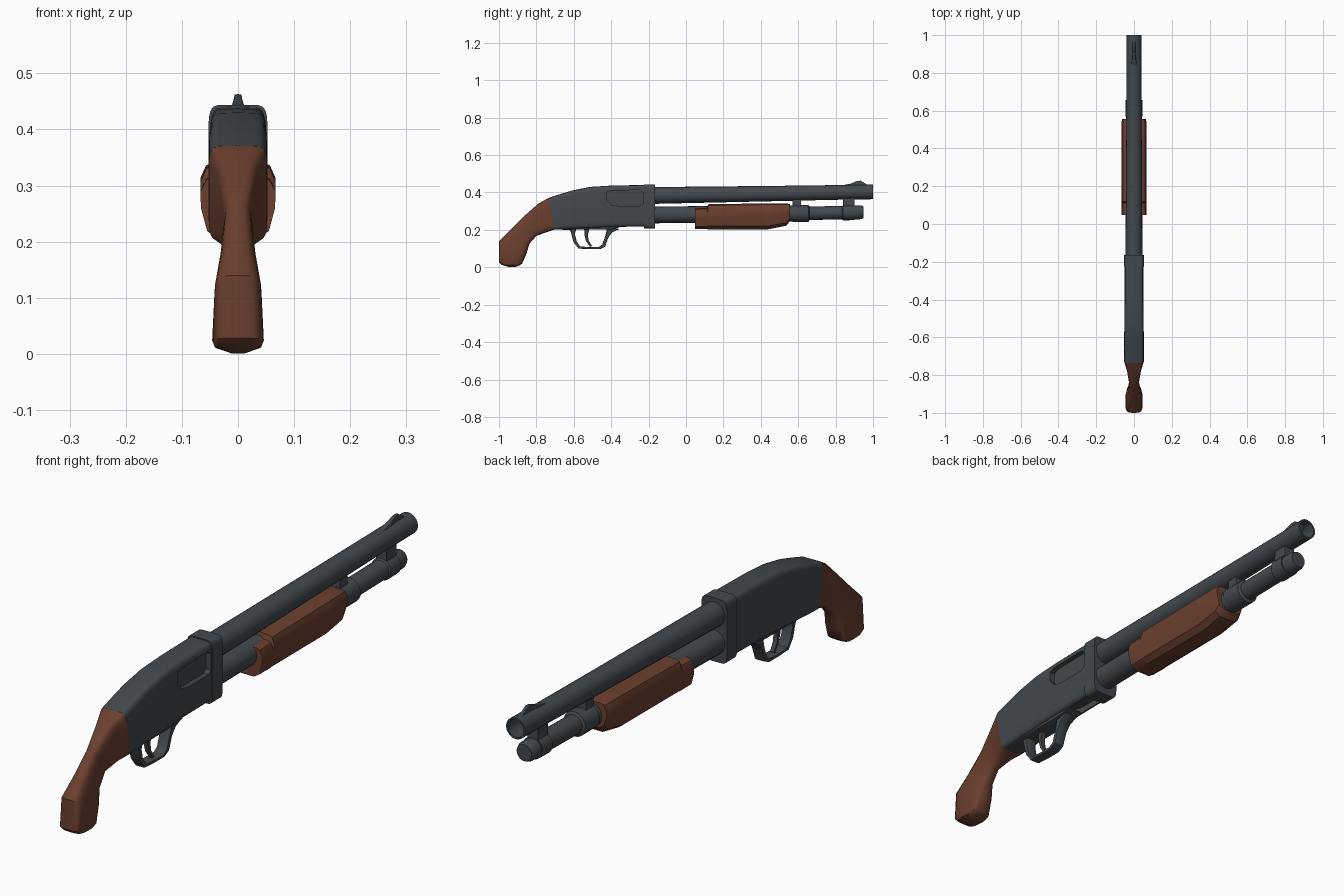
import bpy, bmesh, math
from mathutils import Vector

if "Cube" in bpy.data.objects:
    bpy.data.objects.remove(bpy.data.objects["Cube"])


def material(name, rgb):
    m = bpy.data.materials.new(name)
    m.diffuse_color = (*rgb, 1)
    m.use_nodes = True
    m.node_tree.nodes["Principled BSDF"].inputs["Base Color"].default_value = m.diffuse_color
    return m


STEEL = material("dark_steel", (0.055, 0.066, 0.075))
WOOD = material("brown_wood", (0.145, 0.05, 0.028))


def skin(name, rings, mat, closed=False, angle=35):
    """Join rings of points into a solid."""
    bm = bmesh.new()
    vs = [[bm.verts.new(p) for p in r] for r in rings]
    n = len(rings[0])
    pairs = list(zip(vs, vs[1:])) + ([(vs[-1], vs[0])] if closed else [])
    for a, b in pairs:
        for i in range(n):
            j = (i + 1) % n
            bm.faces.new((a[i], a[j], b[j], b[i]))
    if not closed:
        bm.faces.new(vs[0])
        bm.faces.new(vs[-1])
    bmesh.ops.recalc_face_normals(bm, faces=bm.faces)
    me = bpy.data.meshes.new(name)
    bm.to_mesh(me)
    bm.free()
    ob = bpy.data.objects.new(name, me)
    bpy.context.collection.objects.link(ob)
    me.materials.append(mat)
    smooth(ob, angle)
    return ob


def smooth(ob, angle=35):
    bpy.ops.object.select_all(action='DESELECT')
    ob.select_set(True)
    bpy.context.view_layer.objects.active = ob
    bpy.ops.object.shade_smooth_by_angle(angle=math.radians(angle))


def spow(v, e):
    return math.copysign(abs(v) ** e, v) if abs(v) > 1e-6 else 0.0


def loft(name, sections, mat, n=20, angle=35):
    """Sections: (top y, top z, bottom y, bottom z, half width, squareness)."""
    rings = []
    for ty, tz, by, bz, w, p in sections:
        top, bot = Vector((0, ty, tz)), Vector((0, by, bz))
        mid, half = (top + bot) / 2, (top - bot) / 2
        ring = []
        for i in range(n):
            t = 2 * math.pi * i / n
            ring.append(mid + half * spow(math.sin(t), 2 / p)
                        + Vector((w * spow(math.cos(t), 2 / p), 0, 0)))
        rings.append(ring)
    return skin(name, rings, mat, angle=angle)


def tube(name, stations, mat, closed=False, n=20):
    """Stations: (y, centre z, radius)."""
    return skin(name, [[(r * math.cos(2 * math.pi * i / n), y,
                         z + r * math.sin(2 * math.pi * i / n)) for i in range(n)]
                       for y, z, r in stations], mat, closed)


def cut(ob, cutter):
    m = ob.modifiers.new("cut", 'BOOLEAN')
    m.operation, m.solver, m.object = 'DIFFERENCE', 'EXACT', cutter
    bpy.context.view_layer.objects.active = ob
    bpy.ops.object.modifier_apply(modifier=m.name)
    bpy.data.objects.remove(cutter)
    smooth(ob, 30)


# Receiver body, with ejection and loading ports cut in
receiver = loft("receiver", [
    (-.735, .371, -.705, .201, .052, 7), (-.68, .389, -.66, .202, .052, 7),
    (-.61, .41, -.60, .206, .052, 7), (-.51, .43, -.51, .210, .051, 7),
    (-.40, .437, -.40, .215, .050, 7), (-.17, .441, -.17, .218, .050, 7)], STEEL, n=28)
port = [(-.425, .40), (-.405, .41), (-.245, .413), (-.23, .40), (-.23, .34),
        (-.245, .328), (-.36, .328), (-.40, .335), (-.425, .36)]
cut(receiver, skin("port_cutter", [[(x, y, z) for y, z in port] for x in (.03, .09)], STEEL))
loading = [(-.38, .012), (-.34, .03), (-.235, .03), (-.235, -.03), (-.34, -.03), (-.38, -.012)]
cut(receiver, skin("loading_cutter", [[(x, y, z) for y, x in loading] for z in (.15, .24)], STEEL))

# Raised band at the front of the receiver
loft("receiver_band", [(y, .444, y, .208, .053, 8) for y in (-.225, -.165)], STEEL, n=28)

# Curved pistol grip
loft("grip", [
    (-.735, .371, -.705, .201, .052, 7), (-.79, .340, -.745, .188, .037, 4.5),
    (-.87, .270, -.80, .168, .025, 3), (-.94, .200, -.838, .125, .032, 3),
    (-1.0, .140, -.852, .075, .042, 3.5), (-1.0, .028, -.876, .020, .046, 4),
    (-.985, .013, -.89, .010, .041, 4), (-.945, .001, -.915, .001, .012, 3)], WOOD)

# Trigger guard loop and trigger
loft("trigger_guard", [
    (-.625, .215, -.585, .215, .024, 6), (-.612, .175, -.594, .178, .022, 6),
    (-.602, .135, -.585, .140, .021, 6), (-.575, .100, -.566, .112, .021, 6),
    (-.52, .097, -.52, .108, .021, 6), (-.46, .097, -.465, .109, .021, 6),
    (-.432, .110, -.448, .122, .021, 6), (-.415, .160, -.432, .165, .022, 6),
    (-.395, .187, -.425, .195, .024, 6), (-.355, .205, -.42, .22, .026, 6)], STEEL, n=12)
loft("trigger", [
    (-.545, .215, -.515, .215, .010, 5), (-.542, .17, -.525, .17, .010, 5),
    (-.535, .14, -.52, .143, .009, 5), (-.512, .108, -.503, .115, .008, 5)], STEEL, n=12)
loft("trigger_plate", [
    (-.67, .22, -.66, .200, .036, 6), (-.40, .22, -.40, .203, .036, 6),
    (-.34, .22, -.36, .212, .03, 6)], STEEL, n=16)

# Hollow barrel
tube("barrel", [(-.18, .384, .045), (.45, .394, .041), (.85, .401, .039), (1, .4035, .0395),
                (1, .4035, .033), (.80, .400, .033), (-.18, .384, .03)], STEEL, closed=True)
tube("bore_plug", [(.78, .400, .035), (.80, .400, .035)], STEEL)

# Magazine tube with collar, clamp and rounded end cap
tube("magazine_tube", [
    (-.18, .280, .045), (.50, .287, .043), (.57, .287, .043), (.57, .288, .046),
    (.655, .288, .046), (.66, .289, .036), (.835, .292, .036), (.84, .292, .041),
    (.90, .293, .041), (.90, .293, .037), (.935, .294, .037), (.95, .294, .031)], STEEL)

# Webs joining barrel and magazine tube
for name, a, b, w in (("rear_web", .57, .615, .02), ("front_web", .84, .90, .022)):
    loft(name, [(y, .385, y, .30, w, 8) for y in (a, b)], STEEL, n=12)

# Front sight blade and ramp
loft("front_sight", [
    (.82, .436, .82, .41, .016, 4), (.88, .447, .88, .41, .011, 6),
    (.915, .462, .915, .41, .007, 8), (.935, .463, .935, .41, .007, 8),
    (.968, .442, .968, .41, .008, 6)], STEEL, n=12)


# Sliding fore-end with a stepped rear lip
def fore_ring(y, top, bot, s):
    half = [(.042, 1), (.057, .95), (.067, .76), (.066, .5), (.055, .13), (.032, 0)]
    pts = half + [(-x, t) for x, t in reversed(half)]
    return [(x * s, y, bot + (top - bot) * t) for x, t in pts]


skin("fore_end", [fore_ring(*s) for s in (
    (.047, .315, .205, 1), (.112, .318, .204, 1), (.118, .337, .203, 1), (.44, .342, .203, 1),
    (.535, .342, .222, 1), (.555, .338, .245, .93))], WOOD)
